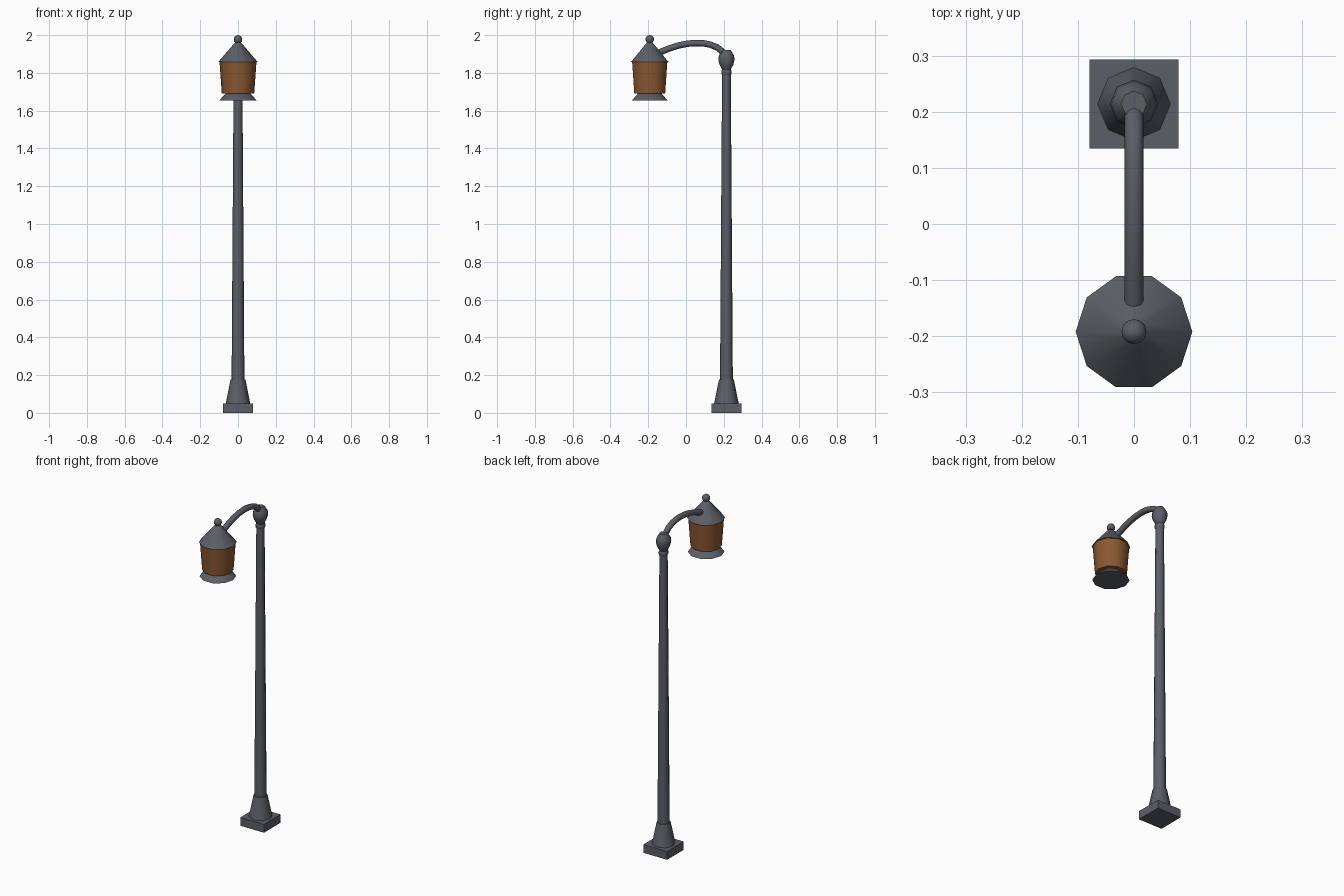
import bpy, bmesh, math

if "Cube" in bpy.data.objects:
    bpy.data.objects.remove(bpy.data.objects["Cube"])

POLE_Y, LAMP_Y = 0.214, -0.192


def material(name, rgb):
    m = bpy.data.materials.new(name)
    m.diffuse_color = (*rgb, 1)
    m.use_nodes = True
    m.node_tree.nodes["Principled BSDF"].inputs["Base Color"].default_value = m.diffuse_color
    return m


IRON = material("dark_iron", (0.105, 0.113, 0.132))
AMBER = material("amber_glass", (0.26, 0.098, 0.03))


def finish(ob, name, mat, angle=50):
    ob.name = name
    ob.data.materials.append(mat)
    bpy.ops.object.select_all(action='DESELECT')
    ob.select_set(True)
    bpy.context.view_layer.objects.active = ob
    bpy.ops.object.shade_smooth_by_angle(angle=math.radians(angle))
    return ob


def lathe(name, profile, y, sides, mat, angle=50):
    """Turn (radius, z) pairs, bottom to top, into a closed solid at (0, y)."""
    bm = bmesh.new()
    rings = []
    for r, z in profile:
        rings.append([bm.verts.new((r * math.cos(2 * math.pi * i / sides),
                                    y + r * math.sin(2 * math.pi * i / sides), z))
                      for i in range(sides)])
    for a, b in zip(rings, rings[1:]):
        for i in range(sides):
            j = (i + 1) % sides
            bm.faces.new((a[i], a[j], b[j], b[i]))
    bm.faces.new(rings[0][::-1])
    bm.faces.new(rings[-1])
    me = bpy.data.meshes.new(name)
    bm.to_mesh(me)
    bm.free()
    ob = bpy.data.objects.new(name, me)
    bpy.context.collection.objects.link(ob)
    return finish(ob, name, mat, angle)


# Square foot plate
bpy.ops.mesh.primitive_cube_add(size=1, location=(0, POLE_Y, 0.025))
plate = bpy.context.object
plate.scale = (0.158, 0.158, 0.05)
finish(plate, "foot_plate", IRON, 30)

# Tapered foot, post and knob on top of the post
lathe("post_foot", [(0.065, 0.05), (0.039, 0.178)], POLE_Y, 8, IRON)
lathe("post", [(0.034, 0.17), (0.023, 1.80)], POLE_Y, 8, IRON)
lathe("post_collar", [(0.021, 1.785), (0.027, 1.795), (0.027, 1.81), (0.021, 1.825)],
      POLE_Y, 8, IRON)
lathe("post_knob", [(0.021, 1.815), (0.036, 1.842), (0.043, 1.87),
                    (0.040, 1.892), (0.023, 1.92)], POLE_Y, 8, IRON)

# Curved arm carrying the lantern
path = [(0.208, 1.885), (0.190, 1.915), (0.165, 1.935), (0.13, 1.949), (0.095, 1.956),
        (0.06, 1.958), (0.01, 1.955), (-0.04, 1.945), (-0.09, 1.929), (-0.15, 1.905)]
curve = bpy.data.curves.new("arm", 'CURVE')
curve.dimensions = '3D'
curve.bevel_depth = 0.017
curve.bevel_resolution = 2
curve.use_fill_caps = True
spline = curve.splines.new('POLY')
spline.points.add(len(path) - 1)
for p, (y, z) in zip(spline.points, path):
    p.co = (0, y, z, 1)
arm = bpy.data.objects.new("arm", curve)
bpy.context.collection.objects.link(arm)
bpy.context.view_layer.objects.active = arm
arm.select_set(True)
bpy.ops.object.select_all(action='DESELECT')
arm.select_set(True)
bpy.ops.object.convert(target='MESH')
finish(bpy.context.object, "arm", IRON)

# Lantern: flared base, glass, roof
lathe("lantern_base", [(0.1, 1.653), (0.063, 1.694)], LAMP_Y, 10, IRON)
lathe("lantern_glass", [(0.086, 1.692), (0.098, 1.86)], LAMP_Y, 10, AMBER)
lathe("lantern_roof", [(0.104, 1.858), (0.026, 1.949), (0.012, 1.962)], LAMP_Y, 10, IRON)

# Round finial
bpy.ops.mesh.primitive_uv_sphere_add(segments=12, ring_count=8, radius=0.0225,
                                     location=(0, LAMP_Y, 1.9775))
finish(bpy.context.object, "finial", IRON)
